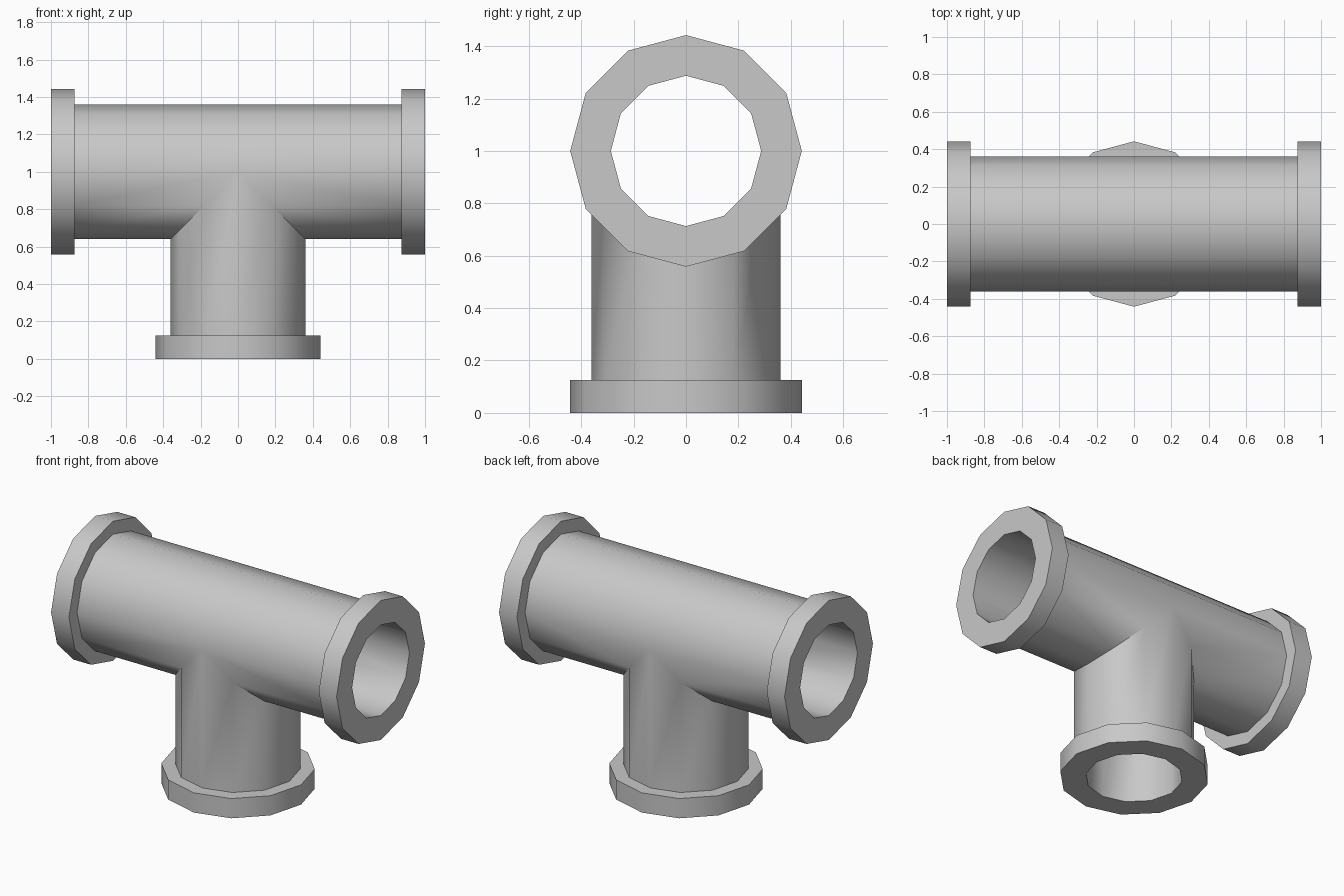
import bpy, bmesh, math
from mathutils import Vector

cube = bpy.data.objects.get("Cube")
if cube:
    bpy.data.objects.remove(cube)

SIDES = 12
PIPE, FLANGE, BORE = 0.36, 0.442, 0.287
COLLAR, END = 0.875, 1.0
CENTRE = Vector((0, 0, 1))
X, Y, Z = Vector((1, 0, 0)), Vector((0, 1, 0)), Vector((0, 0, 1))

grey = bpy.data.materials.new("pipe grey")
grey.use_nodes = True
colour = (0.58, 0.58, 0.58, 1)
grey.diffuse_color = colour
grey.node_tree.nodes["Principled BSDF"].inputs["Base Color"].default_value = colour


def add_arm(bm, along, side, up, mitre):
    """Hollow flanged arm; mitre gives where its walls meet the other arms."""
    profile = [(PIPE, None), (PIPE, COLLAR), (FLANGE, COLLAR),
               (FLANGE, END), (BORE, END), (BORE, None)]
    rings = []
    for radius, distance in profile:
        ring = []
        for i in range(SIDES):
            a = math.tau * i / SIDES
            p, q = radius * math.cos(a), radius * math.sin(a)
            d = mitre(q) if distance is None else distance
            ring.append(bm.verts.new(CENTRE + along * d + side * p + up * q))
        rings.append(ring)
    for low, high in zip(rings, rings[1:]):
        for i in range(SIDES):
            j = (i + 1) % SIDES
            bm.faces.new((low[i], low[j], high[j], high[i]))


bm = bmesh.new()
# Two ends of the main run, open below where the branch joins
for direction in (X, -X):
    add_arm(bm, direction, Y, Z, lambda q: max(0.0, -q))
# Downward branch
add_arm(bm, -Z, Y, X, abs)

# Weld the mitred seams
bmesh.ops.remove_doubles(bm, verts=bm.verts, dist=0.0005)
bmesh.ops.recalc_face_normals(bm, faces=bm.faces)

mesh = bpy.data.meshes.new("tee_pipe")
bm.to_mesh(mesh)
bm.free()
mesh.materials.append(grey)
pipe = bpy.data.objects.new("tee_pipe", mesh)
bpy.context.collection.objects.link(pipe)

# Smooth walls, sharp flange rims
bpy.ops.object.select_all(action='DESELECT')
pipe.select_set(True)
bpy.context.view_layer.objects.active = pipe
bpy.ops.object.shade_smooth_by_angle(angle=math.radians(35))
